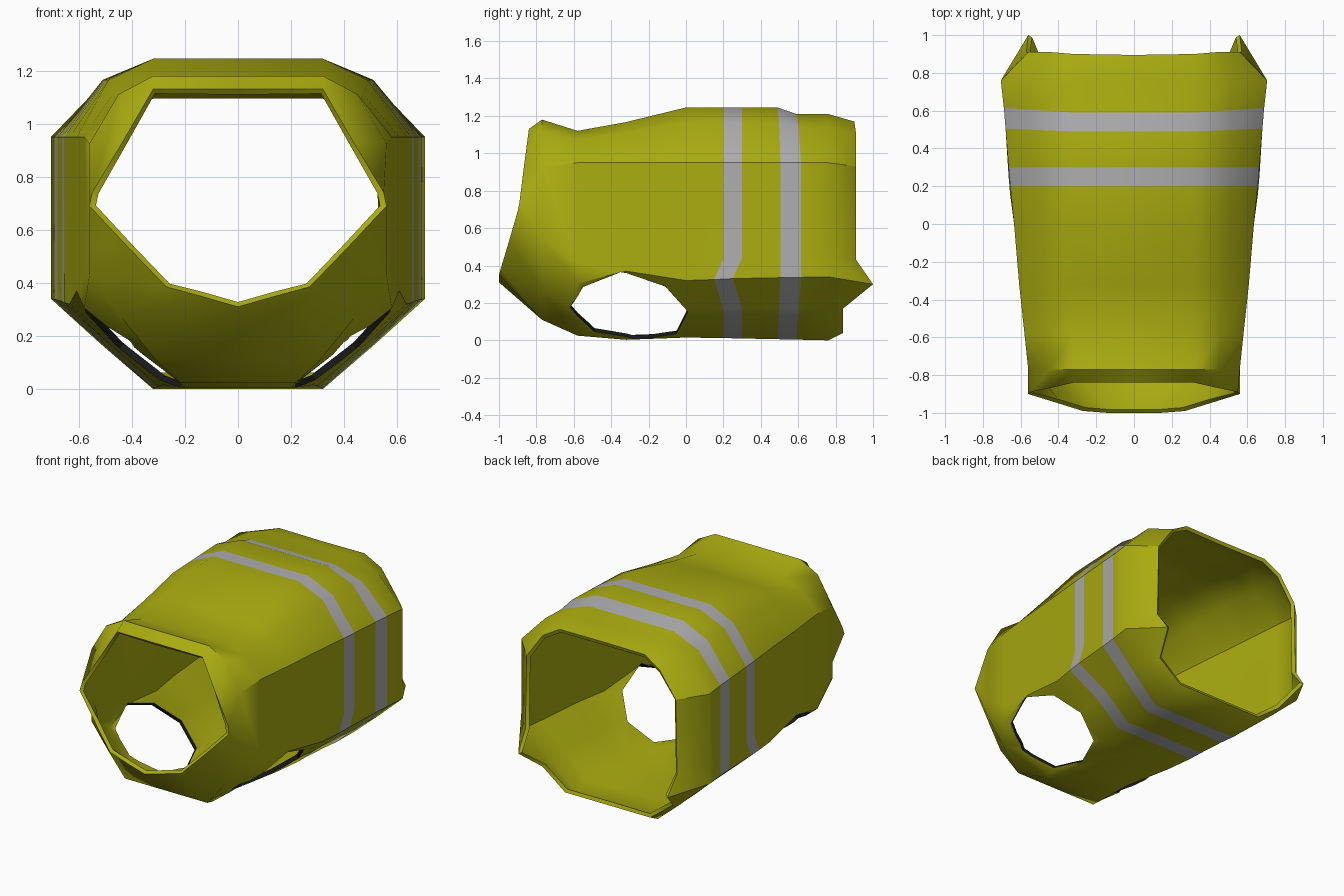
import bpy, bmesh
from mathutils import Vector

if "Cube" in bpy.data.objects:
    bpy.data.objects.remove(bpy.data.objects["Cube"])


def material(name, rgb):
    m = bpy.data.materials.new(name)
    m.diffuse_color = (*rgb, 1)
    m.use_nodes = True
    m.node_tree.nodes["Principled BSDF"].inputs["Base Color"].default_value = m.diffuse_color
    return m


grey = material("reflective_grey", (0.42, 0.42, 0.43))
yellow = material("safety_yellow", (0.40, 0.41, 0.005))
black = material("black_trim", (0.01, 0.01, 0.013))


def section(y, w, top, bottom, low, belly=0.32, shift=0.0, skew=0.0):
    """Right half of a body cross-section, from top centre to bottom centre."""
    side = 0.95 if y > -0.7 else 0.925
    mx = (0.32 + w) / 2 + 0.01
    return [(0, y, top), (0.32, y, top), (mx, y + skew / 2, top - 0.27 * (top - side)),
            (w, y + skew, side), (w, y + skew, low + 0.11), (w, y + shift + skew, low),
            ((belly + w) / 2 + 0.005, y + skew / 2, (low + bottom) / 2),
            (belly, y, bottom), (0, y, bottom)]


# Neck edge, body sections, tail edge
neck = [(0, -.84, 1.13), (.32, -.84, 1.13), (.43, -.865, .94), (.55, -.89, .74),
        (.56, -.90, .69), (.415, -.945, .535), (.27, -.99, .385), (.14, -1, .35), (0, -1, .31)]
tail = [(0, .895, 1.17), (.32, .90, 1.17), (.44, .91, 1.10), (.56, .91, .93),
        (.57, .91, .43), (.56, 1.0, .30), (.49, .84, .17), (.32, .84, .04), (0, .84, .04)]
body = [section(*s) for s in (
    (-.77, .56, 1.18, .11, .43, .31), (-.58, .58, 1.12, .025, .305, .22),
    (-.32, .608, 1.167, .003, .37, .20), (0, .635, 1.245, .015, .32, .28),
    (.20, .655, 1.245, .012, .325, .30, -.05), (.30, .664, 1.245, .01, .33, .30, -.05),
    (.49, .68, 1.245, .006, .335, .31, 0, .015), (.59, .689, 1.21, .004, .337, .32, 0, .025),
    (.76, .705, 1.21, 0, .34))]
rings = [neck] + body + [tail]

# Vest shell: loft mirrored sections, grey bands in two of the gaps
bm = bmesh.new()
loops = []
for r in rings:
    full = r + [(-x, y, z) for x, y, z in r[-2:0:-1]]
    loops.append([bm.verts.new(p) for p in full])
n = len(loops[0])
for i, (a, b) in enumerate(zip(loops, loops[1:])):
    for j in range(n):
        k = (j + 1) % n
        f = bm.faces.new((a[j], a[k], b[k], b[j]))
        f.material_index = 0 if i in (5, 7) else 1
# Creases along the upper and lower edges of the flanks
for i, (a, b) in enumerate(zip(loops, loops[1:])):
    for j, start in ((3, 1), (n - 3, 1), (5, 2), (n - 5, 2)):
        if i >= start:
            bm.edges.get((a[j], b[j])).smooth = False
mesh = bpy.data.meshes.new("dog_vest")
bm.to_mesh(mesh)
bm.free()
mesh.materials.append(grey)
mesh.materials.append(yellow)
vest = bpy.data.objects.new("dog_vest", mesh)
bpy.context.collection.objects.link(vest)

sol = vest.modifiers.new("thickness", 'SOLIDIFY')
sol.thickness = 0.025
sol.offset = -1
sol.material_offset = 1  # lining is all yellow

# Leg holes: octagonal prisms square to the slanted lower panels
outline = [(-.62, .175), (-.55, .30), (-.35, .36), (-.11, .31),
           (.01, .19), (-.05, .06), (-.26, .008), (-.49, .045)]
cutters = []
for s in (1, -1):
    bm = bmesh.new()
    u, d = Vector((.75 * s, 0, .66)), Vector((.66 * s, 0, -.75))
    ends = []
    for depth in (-.15, .3):
        ends.append([bm.verts.new(Vector((.405 * s, y, .18)) + u * ((z - .18) / .66) + d * depth)
                     for y, z in outline])
    bm.faces.new(ends[0])
    bm.faces.new(ends[1][::-1])
    for j in range(8):
        k = (j + 1) % 8
        bm.faces.new((ends[0][j], ends[1][j], ends[1][k], ends[0][k]))
    bmesh.ops.recalc_face_normals(bm, faces=bm.faces)
    me = bpy.data.meshes.new("leg_hole_cutter")
    bm.to_mesh(me)
    bm.free()
    me.materials.append(black)
    cutter = bpy.data.objects.new("leg_hole_cutter", me)
    cutter.hide_render = True
    bpy.context.collection.objects.link(cutter)
    cutters.append(cutter)
    cut = vest.modifiers.new("leg_hole", 'BOOLEAN')
    cut.operation = 'DIFFERENCE'
    cut.solver = 'EXACT'
    cut.material_mode = 'TRANSFER'
    cut.object = cutter

# Bake the modifiers, drop the cutters, keep hard creases
bpy.context.view_layer.update()
baked = bpy.data.meshes.new_from_object(vest.evaluated_get(bpy.context.evaluated_depsgraph_get()))
vest.modifiers.clear()
vest.data = baked
for c in cutters:
    bpy.data.objects.remove(c)
bpy.context.view_layer.objects.active = vest
vest.select_set(True)
bpy.ops.object.shade_smooth_by_angle(angle=0.92, keep_sharp_edges=True)
